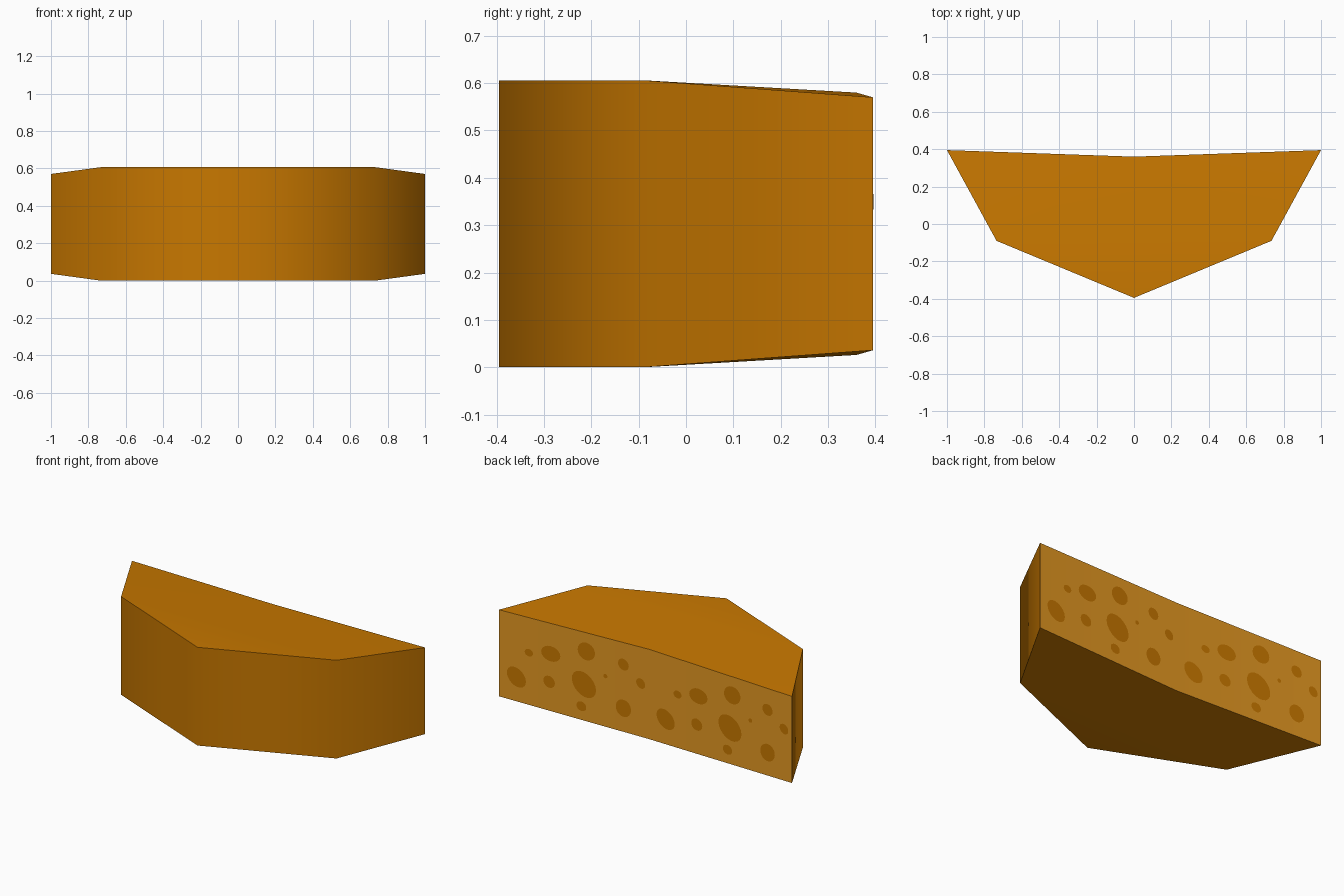
import bpy, bmesh, math
from mathutils import Vector

if "Cube" in bpy.data.objects:
    bpy.data.objects.remove(bpy.data.objects["Cube"])


def material(name, rgb):
    m = bpy.data.materials.new(name)
    m.diffuse_color = (*rgb, 1)
    m.use_nodes = True
    m.node_tree.nodes["Principled BSDF"].inputs["Base Color"].default_value = m.diffuse_color
    return m


rind = material("orange rind", (0.58, 0.187, 0.0))
paste = material("pale cheese", (0.79, 0.32, 0.016))
dark = material("hole brown", (0.58, 0.187, 0.0))


def make_object(name, bm, mats):
    me = bpy.data.meshes.new(name)
    bm.to_mesh(me)
    bm.free()
    for m in mats:
        me.materials.append(m)
    ob = bpy.data.objects.new(name, me)
    bpy.context.collection.objects.link(ob)
    return ob


# Cheese body: outline (x, y, inset from top and bottom), counter-clockwise from above
H = 0.606
outline = [(0, -0.395, 0), (0.735, -0.09, 0), (1, 0.395, 0.036),
           (0, 0.36, 0.026), (-1, 0.395, 0.036), (-0.735, -0.09, 0)]
bm = bmesh.new()
low = [bm.verts.new((x, y, i)) for x, y, i in outline]
top = [bm.verts.new((x, y, H - i)) for x, y, i in outline]
n = len(outline)
for i in range(n):
    j = (i + 1) % n
    f = bm.faces.new((low[i], low[j], top[j], top[i]))
    f.material_index = 1 if i in (2, 3) else 0   # cut face at the back
for a, b, c in ((0, 1, 5), (1, 3, 5), (1, 2, 3), (3, 4, 5)):
    bm.faces.new((top[a], top[b], top[c]))
    bm.faces.new((low[c], low[b], low[a]))
body = make_object("cheese_body", bm, (rind, paste))
bpy.context.view_layer.objects.active = body
body.select_set(True)
bpy.ops.object.shade_smooth_by_angle(angle=math.radians(50))

# Holes on the cut face: (along, down, half length, half width, tilt in degrees)
holes = [(.117, .72, .069, .054, 38), (.20, .40, .028, .023, 0),
         (.346, .345, .064, .047, 0), (.583, .21, .058, .054, 0),
         (.335, .67, .039, .036, 20), (.567, .59, .088, .069, 40),
         (.71, .43, .013, .013, 0), (.83, .245, .037, .034, 40),
         (.55, .845, .033, .029, 10), (.83, .735, .053, .051, 80),
         (.945, .405, .033, .028, 50)]
bm = bmesh.new()
# The same pattern repeats on both halves of the cut face
for start, end in ((2, 3), (3, 4)):
    x0, y0, i0 = outline[start]
    x1, y1, i1 = outline[end]
    along = Vector((x1 - x0, y1 - y0, 0)).normalized()
    out = along.cross(Vector((0, 0, 1)))
    for s, v, a, b, tilt in holes:
        inset = i0 + (i1 - i0) * s
        z = H - inset - v * (H - 2 * inset)
        centre = Vector((x0 + (x1 - x0) * s, y0 + (y1 - y0) * s, z)) + out * 0.0015
        t = math.radians(-tilt)
        ring = []
        for k in range(20):
            w = 2 * math.pi * k / 20
            p, q = a * math.cos(w), b * math.sin(w)
            u = p * math.cos(t) - q * math.sin(t)
            h = p * math.sin(t) + q * math.cos(t)
            ring.append(bm.verts.new(centre + along * u + Vector((0, 0, h))))
        bm.faces.new(ring)
make_object("cheese_holes", bm, (dark,))
